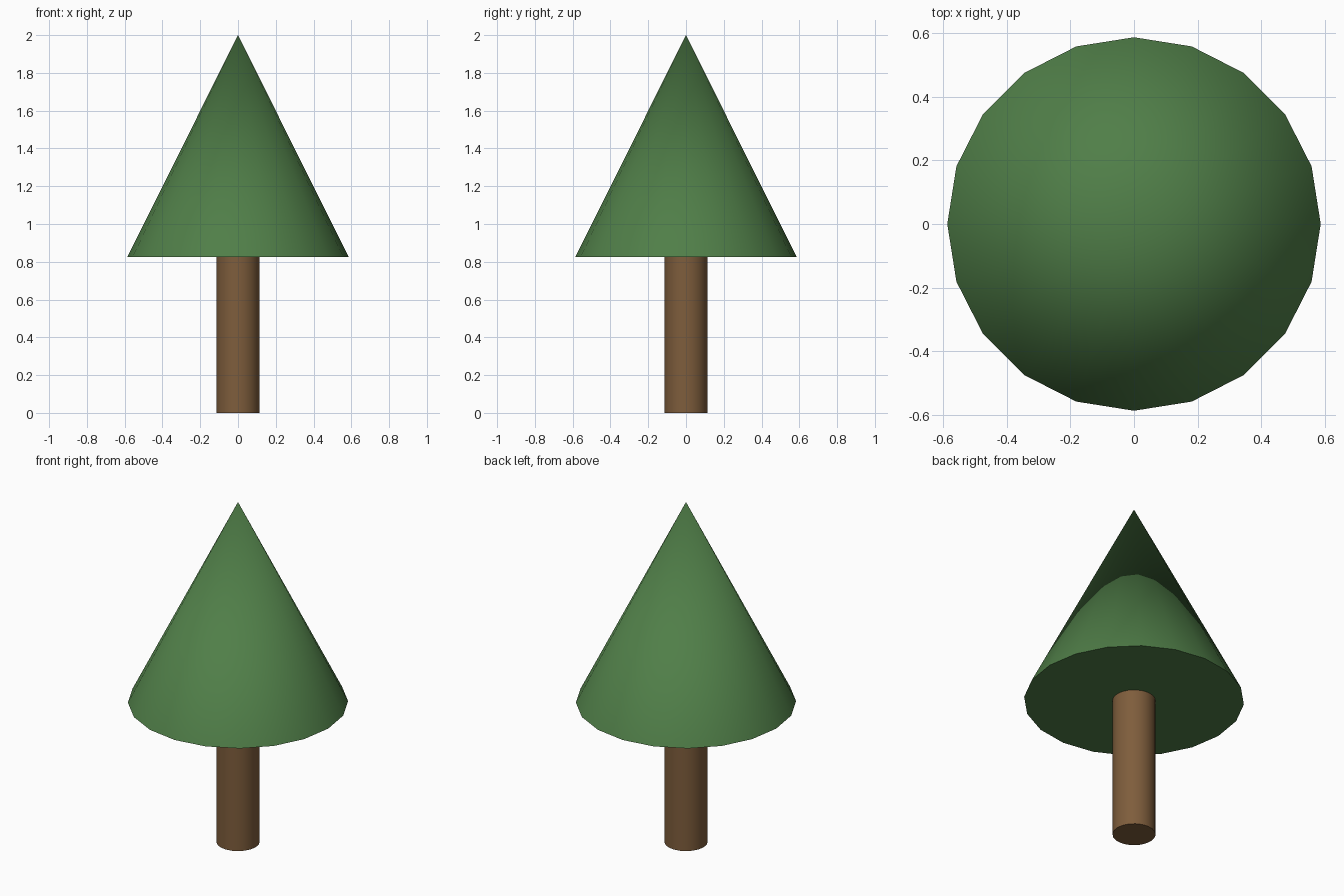
import bpy
import math

if "Cube" in bpy.data.objects:
    bpy.data.objects.remove(bpy.data.objects["Cube"])


def material(name, color):
    mat = bpy.data.materials.new(name)
    mat.diffuse_color = color
    mat.use_nodes = True
    mat.node_tree.nodes["Principled BSDF"].inputs["Base Color"].default_value = mat.diffuse_color
    return mat


def tapered_part(name, r_bottom, r_top, z0, z1, mat, sides=20):
    """Round part standing between two heights, smooth sides with sharp rims."""
    bpy.ops.mesh.primitive_cone_add(vertices=sides, radius1=r_bottom, radius2=r_top,
                                    depth=z1 - z0, location=(0, 0, (z0 + z1) / 2))
    obj = bpy.context.object
    obj.name = name
    obj.data.materials.append(mat)
    bpy.ops.object.shade_smooth_by_angle(angle=math.radians(30))
    return obj


bark = material("bark_brown", (0.21, 0.11, 0.045, 1))
needles = material("needle_green", (0.08, 0.21, 0.065, 1))

# Trunk
tapered_part("trunk", 0.115, 0.115, 0.0, 0.824, bark)

# Cone-shaped foliage
tapered_part("foliage", 0.587, 0.0, 0.824, 2.0, needles)
